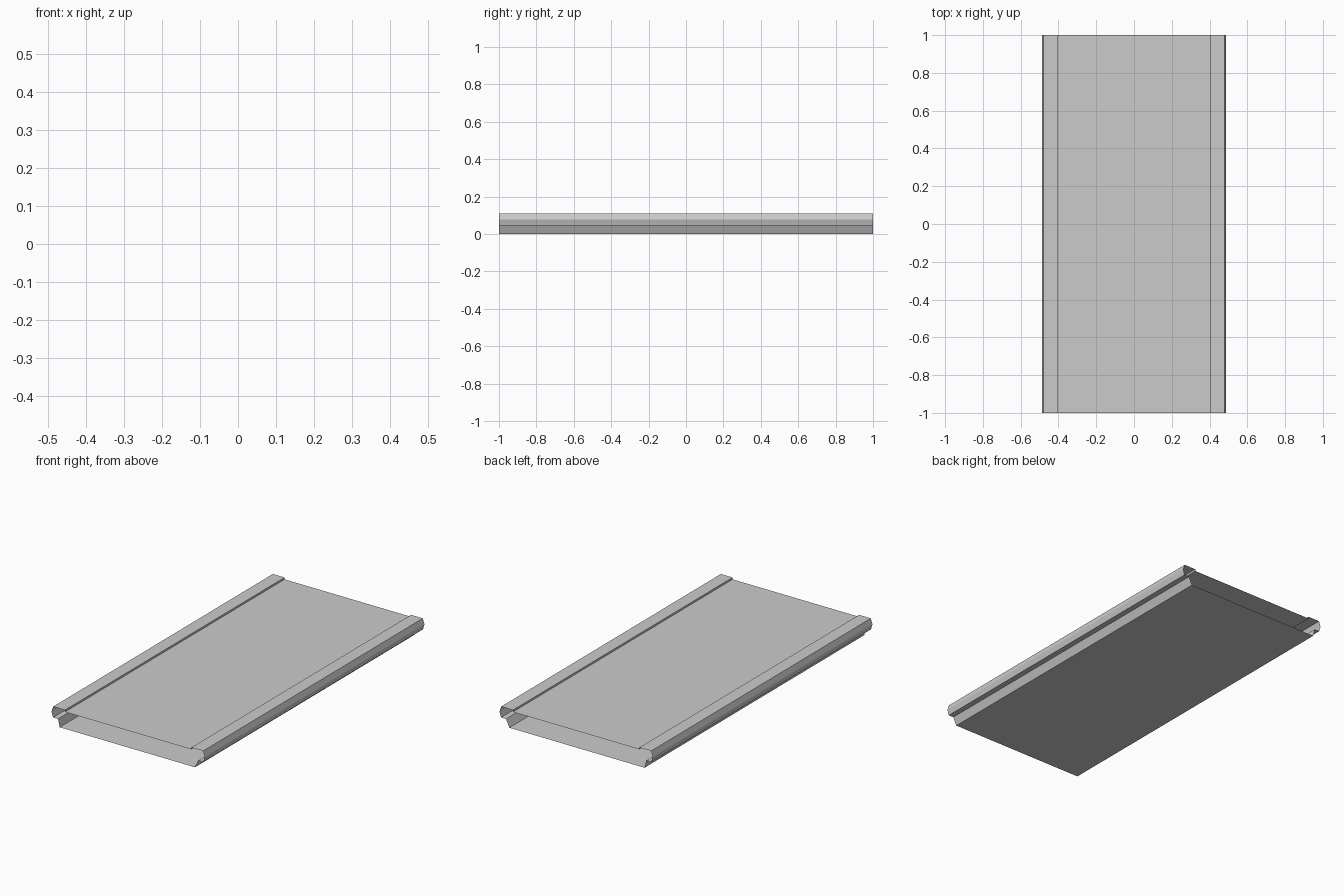
import bpy, bmesh

if "Cube" in bpy.data.objects:
    bpy.data.objects.remove(bpy.data.objects["Cube"])

LENGTH = 2.0

# right half of the cross-section, from top panel edge down to the floor
SIDE = [(0.403, 0.097), (0.403, 0.108), (0.478, 0.108), (0.488, 0.076),
        (0.479, 0.045), (0.447, 0.045)]
FLOOR = [(0.426, 0.0), (-0.436, 0.0)]


def extrude_profile(name, points):
    """Sweep a closed cross-section along y, leaving both ends open."""
    bm = bmesh.new()
    ring = [bm.verts.new((x, -LENGTH / 2, z)) for x, z in points]
    edges = [bm.edges.new((a, b)) for a, b in zip(ring, ring[1:] + ring[:1])]
    out = bmesh.ops.extrude_edge_only(bm, edges=edges)
    moved = [g for g in out["geom"] if isinstance(g, bmesh.types.BMVert)]
    bmesh.ops.translate(bm, verts=moved, vec=(0, LENGTH, 0))
    bmesh.ops.recalc_face_normals(bm, faces=bm.faces)
    mesh = bpy.data.meshes.new(name)
    bm.to_mesh(mesh)
    bm.free()
    obj = bpy.data.objects.new(name, mesh)
    bpy.context.collection.objects.link(obj)
    return obj


# hollow panel with raised side rails and chamfered floor edges
left = [(-x, z) for x, z in reversed(SIDE)]
extrude_profile("walkway_panel", SIDE + FLOOR + left)
